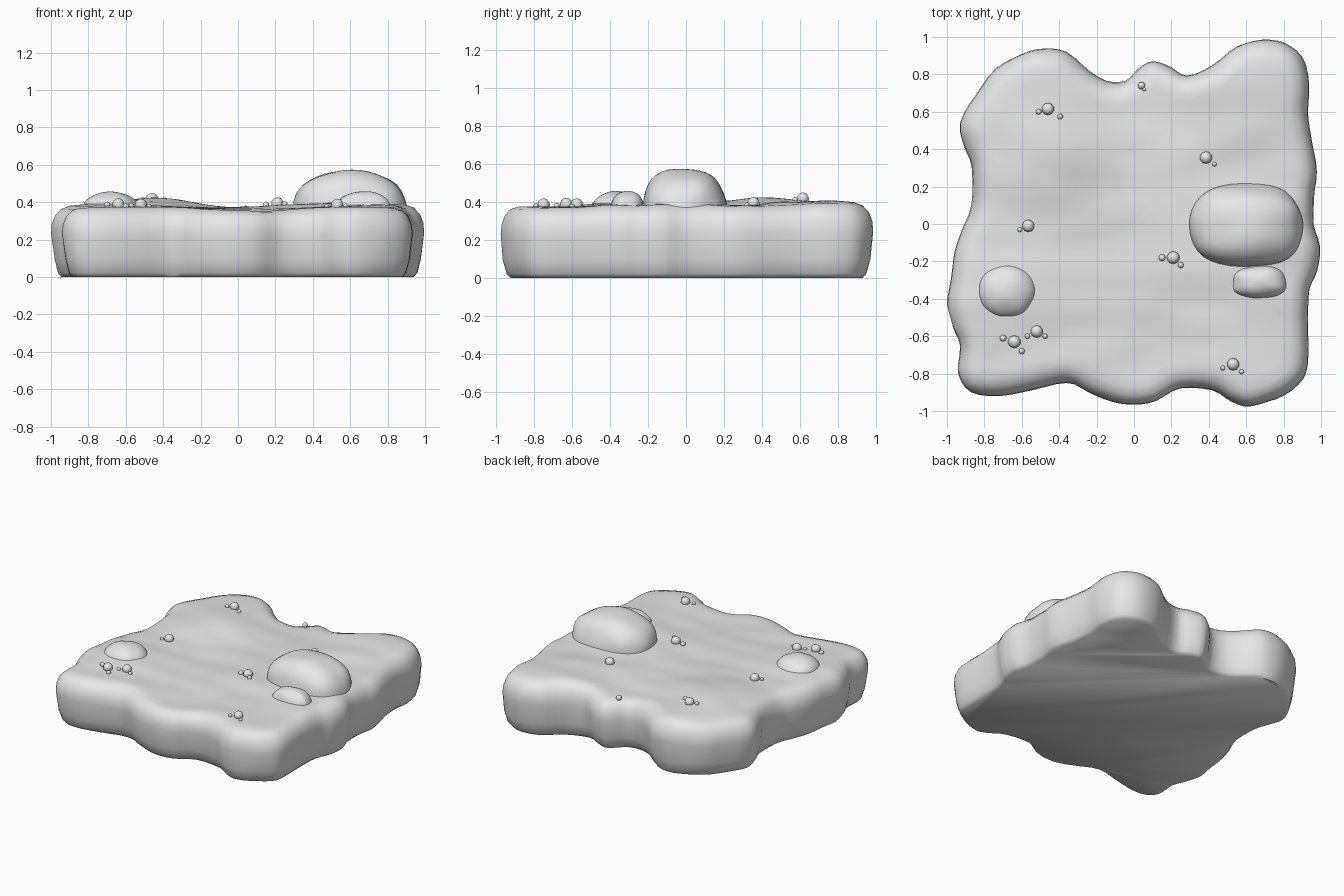
import bpy, bmesh, math
from mathutils import Vector, noise

if "Cube" in bpy.data.objects:
    bpy.data.objects.remove(bpy.data.objects["Cube"])

stone = bpy.data.materials.new("grey stone")
stone.diffuse_color = (0.8, 0.8, 0.8, 1)
stone.use_nodes = True
stone.node_tree.nodes["Principled BSDF"].inputs["Base Color"].default_value = stone.diffuse_color

# Wavy slab outline, counter-clockwise from the front left corner
OUTLINE = [(-.87, -.90), (-.72, -.92), (-.55, -.89), (-.36, -.85), (-.25, -.90), (-.12, -.95),
           (0, -.97), (.12, -.95), (.25, -.88), (.42, -.89), (.52, -.95), (.62, -.98), (.76, -.94),
           (.88, -.86), (.93, -.75), (.93, -.5), (.94, -.35), (.98, -.25), (.995, -.12), (.96, 0),
           (.965, .15), (.98, .28), (.95, .45), (.93, .6), (.94, .75), (.90, .9), (.8, .97),
           (.68, .985), (.55, .95), (.42, .85), (.28, .80), (.2, .84), (.1, .87), (.02, .83),
           (-.05, .77), (-.15, .77), (-.24, .82), (-.36, .92), (-.48, .94), (-.6, .91), (-.74, .83),
           (-.85, .69), (-.93, .54), (-.91, .42), (-.87, .3), (-.87, .1), (-.92, -.03), (-.96, -.15),
           (-.98, -.3), (-1.0, -.43), (-.97, -.55), (-.93, -.65), (-.94, -.8)]

# Side profile: inset from the outline, fraction of the local height
SIDE = [(.055, 0), (.035, .06), (.015, .25), (0, .62), (.004, .76), (.022, .88), (.055, .965)]

# Swells on the top: x, y, radius, height
SWELLS = [(-.45, .38, .28, .055), (.6, .75, .35, .04), (-.5, .8, .25, .025), (-.65, -.4, .3, .025),
          (.6, -.1, .4, .03), (.05, -.75, .3, -.015), (.0, .75, .2, -.015), (.6, -.85, .2, .01)]


def height(x, y):
    z = .367 + sum(h * math.exp(-((x - a) ** 2 + (y - b) ** 2) / (r * r)) for a, b, r, h in SWELLS)
    return z + .010 * noise.noise(Vector((x * 2.5, y * 6, 3)))


def smooth_loop(pts, steps):
    """Closed Catmull-Rom curve through the points."""
    p, n, out = [Vector(q) for q in pts], len(pts), []
    for i in range(n):
        a, b, c, d = (p[(i + k) % n] for k in (-1, 0, 1, 2))
        for s in range(steps):
            t = s / steps
            out.append(.5 * (2 * b + (c - a) * t + (2 * a - 5 * b + 4 * c - d) * t * t
                             + (3 * b - a - 3 * c + d) * t ** 3))
    return out


def finish(name, bm):
    bmesh.ops.recalc_face_normals(bm, faces=bm.faces)
    mesh = bpy.data.meshes.new(name)
    bm.to_mesh(mesh)
    bm.free()
    obj = bpy.data.objects.new(name, mesh)
    bpy.context.collection.objects.link(obj)
    mesh.materials.append(stone)
    bpy.ops.object.select_all(action='DESELECT')
    obj.select_set(True)
    bpy.context.view_layer.objects.active = obj
    bpy.ops.object.shade_smooth_by_angle(angle=math.radians(50))
    return obj


def make_slab():
    bm = bmesh.new()
    loop = smooth_loop(OUTLINE, 3)
    n = len(loop)
    normals = []
    for i in range(n):
        t = (loop[(i + 2) % n] - loop[i - 2]).normalized()
        normals.append(Vector((-t.y, t.x)))
    rings = []
    # Rounded sides with slight chisel marks
    for inset, frac in SIDE:
        ring = []
        for p, m in zip(loop, normals):
            rough = .012 * max(0, noise.noise(Vector((p.x * 5, p.y * 5, frac * 2)))) * (frac < .9)
            q = p + m * (inset + rough)
            ring.append(bm.verts.new((q.x, q.y, frac * height(q.x, q.y))))
        rings.append(ring)
    # Undulating top in shrinking rings
    for k in range(16):
        s = 1 - k / 16
        ring = []
        for p, m in zip(loop, normals):
            q = (p + m * .1) * s
            ring.append(bm.verts.new((q.x, q.y, height(q.x, q.y))))
        rings.append(ring)
    for a, b in zip(rings, rings[1:]):
        for i in range(n):
            j = (i + 1) % n
            bm.faces.new((a[i], a[j], b[j], b[i]))
    centre = bm.verts.new((0, 0, height(0, 0)))
    for i in range(n):
        bm.faces.new((rings[-1][i], rings[-1][(i + 1) % n], centre))
    # Flat underside
    bm.faces.new(rings[0][::-1])
    finish("stone_slab", bm)


def make_rock(name, x, y, rx, ry, top, power=2.6, seed=0):
    """Blunt half-buried boulder."""
    base = .33
    bm = bmesh.new()
    bmesh.ops.create_icosphere(bm, subdivisions=4, radius=1)
    bmesh.ops.delete(bm, geom=[v for v in bm.verts if v.co.z < -.15], context='VERTS')
    for v in bm.verts:
        c = v.co / sum(abs(k) ** power for k in v.co) ** (1 / power)
        c *= 1 + .05 * noise.noise(c * 1.6 + Vector((seed, seed, 0)))
        v.co = (x + rx * c.x, y + ry * c.y, base + (top - base) * c.z)
    finish(name, bm)


def make_pebble(name, x, y, r):
    bm = bmesh.new()
    bmesh.ops.create_icosphere(bm, subdivisions=2, radius=r)
    bmesh.ops.translate(bm, verts=bm.verts, vec=(x, y, height(x, y) + r * .3))
    finish(name, bm)


make_slab()
make_rock("large_boulder", .6, -.01, .30, .225, .57, seed=1)
make_rock("small_boulder", .67, -.31, .15, .09, .455, seed=4)
make_rock("left_boulder", -.68, -.36, .155, .145, .455, 2.3, seed=7)

# Scattered pebbles: x, y, radius
PEBBLES = [(-.46, .615, .033), (-.51, .60, .015), (-.395, .575, .015), (.04, .74, .02), (.055, .72, .01),
           (.385, .355, .033), (.43, .32, .012), (-.565, -.01, .033), (-.61, -.03, .013),
           (.21, -.18, .034), (.15, -.18, .018), (.25, -.22, .016), (-.64, -.63, .034),
           (-.70, -.61, .018), (-.60, -.68, .016), (-.52, -.575, .033), (-.57, -.60, .014),
           (-.475, -.60, .014), (.53, -.75, .033), (.475, -.77, .013), (.575, -.79, .013)]
for i, (x, y, r) in enumerate(PEBBLES):
    make_pebble(f"pebble_{i + 1}", x, y, r)
